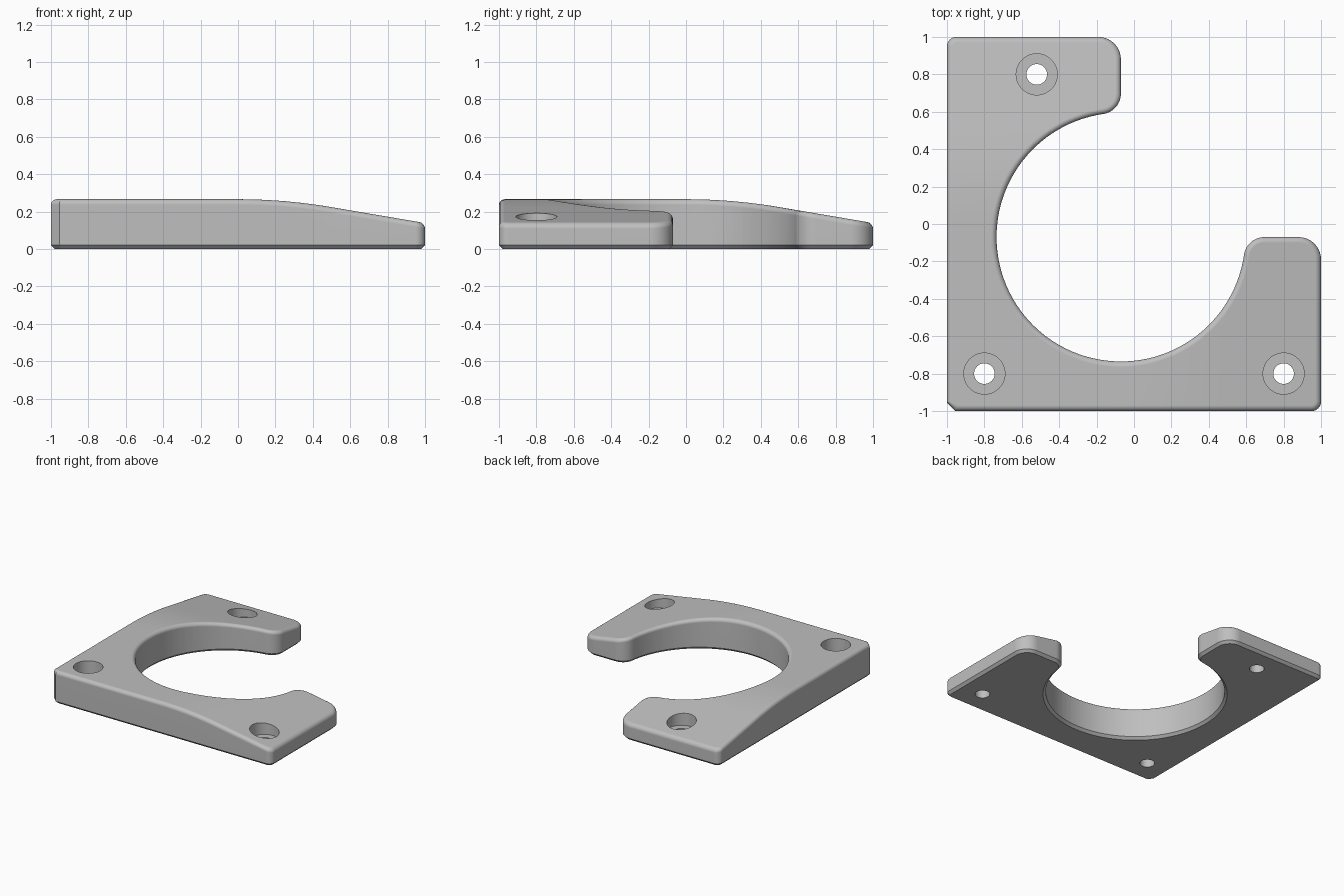
import bpy, bmesh, math
from mathutils import Vector

if "Cube" in bpy.data.objects:
    bpy.data.objects.remove(bpy.data.objects["Cube"], do_unlink=True)

CENTRE, BORE = -0.07, 0.665        # middle and radius of the big round opening
HEIGHT, FILLET, CHAMFER = 0.266, 0.03, 0.02
BEND, SLOPE = 0.5, 0.17            # length of the curved run and final slope

grey = bpy.data.materials.new("plain grey")
grey.use_nodes = True
colour = (0.52, 0.52, 0.52, 1)
grey.diffuse_color = colour
grey.node_tree.nodes["Principled BSDF"].inputs["Base Color"].default_value = colour


def arc(x, y, r, start, end, n):
    """Points along an arc, angles in degrees."""
    angles = [math.radians(start + (end - start) * i / n) for i in range(n + 1)]
    return [Vector((x + r * math.cos(a), y + r * math.sin(a))) for a in angles]


def inset(points, d):
    """Move a counter-clockwise outline inwards with mitred corners."""
    out = []
    for i, p in enumerate(points):
        a = (p - points[i - 1]).normalized()
        b = (points[(i + 1) % len(points)] - p).normalized()
        na, nb = Vector((-a.y, a.x)), Vector((-b.y, b.x))
        out.append(p + (na + nb) * d / (1 + na.dot(nb)))
    return out


def drop(x, y):
    """How far the top falls towards the end of either arm."""
    t = max(x, y, 0)
    if t < BEND:
        return SLOPE * t * t / (2 * BEND)
    return SLOPE * (t - BEND / 2)


def make_object(name, bm):
    bmesh.ops.recalc_face_normals(bm, faces=bm.faces)
    mesh = bpy.data.meshes.new(name)
    bm.to_mesh(mesh)
    bm.free()
    obj = bpy.data.objects.new(name, mesh)
    bpy.context.collection.objects.link(obj)
    mesh.materials.append(grey)
    return obj


# Outline: one arm, then its mirror image across the diagonal
tip_r = 0.11
tip_x = CENTRE - tip_r
tip_y = CENTRE + math.sqrt((BORE + tip_r) ** 2 - tip_r ** 2)
tangent = math.degrees(math.atan2(tip_y - CENTRE, -tip_r))
half = arc(CENTRE, CENTRE, BORE, 225, tangent, 40)
half += arc(tip_x, tip_y, tip_r, tangent - 180, 0, 10)[1:]
half += arc(CENTRE - 0.12, 0.88, 0.12, 0, 90, 10)
half += arc(-0.95, 0.95, 0.05, 90, 180, 8)
half.append(Vector((-1, -0.955)))
outline = half + [Vector((p.y, p.x)) for p in reversed(half[1:])]

# Layers: bottom chamfer, wall, rounded top edge
layers = [(CHAMFER, 0), (0, CHAMFER)]
for i in range(6):
    a = math.radians(18 * i)
    layers.append((FILLET * (1 - math.cos(a)), HEIGHT - FILLET * (1 - math.sin(a))))

bm = bmesh.new()
rings = [[bm.verts.new((p.x, p.y, z)) for p in inset(outline, d)] for d, z in layers]
n = len(outline)
for low, high in zip(rings, rings[1:]):
    for i in range(n):
        j = (i + 1) % n
        bm.faces.new((low[i], low[j], high[j], high[i]))
bm.faces.new(rings[0][::-1])
bm.faces.new(rings[-1])

# Cut strips across both arms, then bend the top down
for axis in ((1, 0, 0), (0, 1, 0)):
    for i in range(11):
        bmesh.ops.bisect_plane(bm, geom=bm.verts[:] + bm.edges[:] + bm.faces[:],
                               plane_co=Vector(axis) * BEND * i / 10, plane_no=axis)
for v in bm.verts:
    if v.co.z > HEIGHT / 2:
        v.co.z -= drop(v.co.x, v.co.y)
bracket = make_object("bracket_plate", bm)

# Stepped screw holes, turned from one profile
profile = [(0.055, -0.1), (0.055, 0.09), (0.11, 0.09), (0.11, 0.4)]
bm = bmesh.new()
for x, y in ((-0.8, -0.8), (0.8, -0.8), (-0.52, 0.8)):
    loops = [[bm.verts.new((p.x, p.y, z)) for p in arc(x, y, r, 0, 360, 48)[:-1]]
             for r, z in profile]
    for low, high in zip(loops, loops[1:]):
        for i in range(48):
            j = (i + 1) % 48
            bm.faces.new((low[i], low[j], high[j], high[i]))
    bm.faces.new(loops[0][::-1])
    bm.faces.new(loops[-1])
cutter = make_object("screw_hole_cutter", bm)
cutter.hide_render = True

bpy.ops.object.select_all(action="DESELECT")
bracket.select_set(True)
bpy.context.view_layer.objects.active = bracket
cut = bracket.modifiers.new("screw holes", "BOOLEAN")
cut.operation = "DIFFERENCE"
cut.solver = "EXACT"
cut.object = cutter
bpy.ops.object.modifier_apply(modifier=cut.name)
bpy.data.objects.remove(cutter, do_unlink=True)

# Smooth rounded edges, flat broad faces
bpy.ops.object.shade_smooth_by_angle(angle=math.radians(30))
weighted = bracket.modifiers.new("flat faces", "WEIGHTED_NORMAL")
weighted.keep_sharp = True
